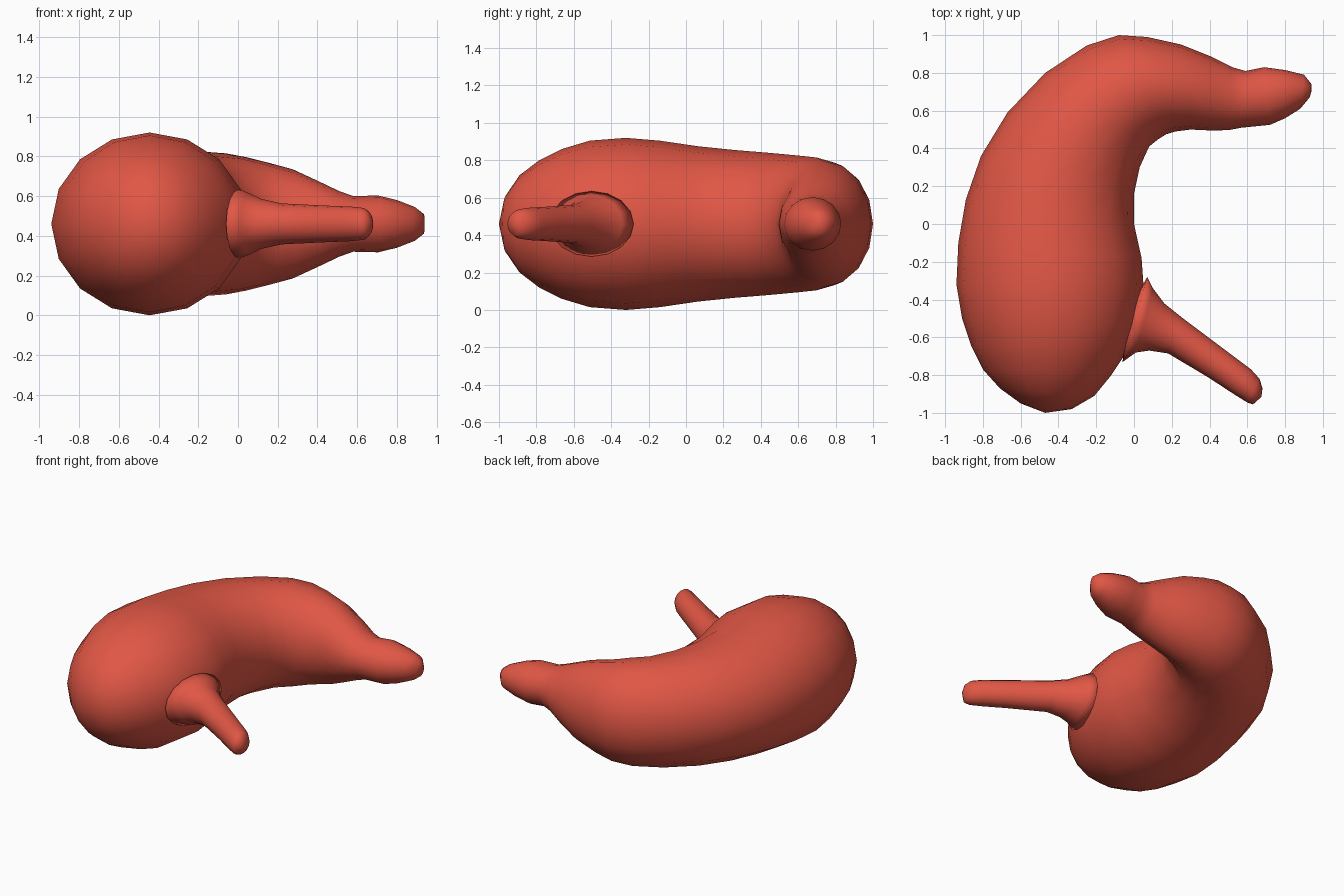
import bpy
import bmesh
import math
from mathutils import Vector

SIDES = 16
MID_Z = 0.46

cube = bpy.data.objects.get("Cube")
if cube:
    bpy.data.objects.remove(cube, do_unlink=True)


def make_material(name, colour):
    mat = bpy.data.materials.new(name)
    mat.use_nodes = True
    mat.diffuse_color = colour
    shader = mat.node_tree.nodes["Principled BSDF"]
    shader.inputs["Base Color"].default_value = colour
    shader.inputs["Roughness"].default_value = 0.6
    return mat


def add_ring(bm, section):
    """Add an upright elliptical ring spanning an outer and an inner wall point."""
    outer_x, outer_y, inner_x, inner_y, height = section
    outer = Vector((outer_x, outer_y, MID_Z))
    inner = Vector((inner_x, inner_y, MID_Z))
    centre = (outer + inner) / 2
    across = (outer - inner) / 2
    up = Vector((0, 0, height))
    ring = []
    for i in range(SIDES):
        angle = math.tau * i / SIDES
        ring.append(bm.verts.new(centre + across * math.cos(angle) + up * math.sin(angle)))
    return ring


def close_end(bm, ring, pole):
    """Fan the ring to a single pole point."""
    tip = bm.verts.new((pole[0], pole[1], MID_Z))
    for i, vert in enumerate(ring):
        bm.faces.new((vert, ring[(i + 1) % SIDES], tip))


def loft(name, sections, start_pole, end_pole, material):
    """Skin a closed tube through the sections."""
    bm = bmesh.new()
    rings = [add_ring(bm, section) for section in sections]
    for near, far in zip(rings, rings[1:]):
        for i in range(SIDES):
            j = (i + 1) % SIDES
            bm.faces.new((near[i], near[j], far[j], far[i]))
    close_end(bm, rings[0], start_pole)
    close_end(bm, rings[-1], end_pole)
    bmesh.ops.recalc_face_normals(bm, faces=bm.faces[:])
    for face in bm.faces:
        face.smooth = True
    mesh = bpy.data.meshes.new(name)
    bm.to_mesh(mesh)
    bm.free()
    mesh.materials.append(material)
    obj = bpy.data.objects.new(name, mesh)
    bpy.context.collection.objects.link(obj)
    return obj


red = make_material("flesh red", (0.75, 0.095, 0.06, 1))

# Each section: outer wall x, y, inner wall x, y, half height
# Rounded front dome
dome = [
    (-.60, -.95, -.33, -.98, .15),
    (-.71, -.87, -.21, -.91, .26),
    (-.80, -.77, -.12, -.80, .34),
    (-.86, -.65, -.04, -.68, .40),
    (-.91, -.50, .02, -.53, .445),
]
# Curved main sac
sac = [
    (-.94, -.32, .05, -.32, .46),
    (-.93, -.10, .04, -.18, .445),
    (-.89, .13, 0, 0, .415),
    (-.81, .36, 0, .16, .395),
    (-.67, .59, .03, .30, .38),
    (-.47, .80, .08, .41, .365),
    (-.25, .945, .13, .45, .355),
    (-.08, 1, .17, .475, .335),
]
# Taper towards the outlet
taper = [
    (.07, .99, .22, .49, .31),
    (.25, .95, .30, .50, .275),
    (.40, .89, .41, .495, .215),
    (.52, .83, .50, .497, .165),
    (.59, .81, .57, .51, .14),
]
# Bulging outlet nozzle
nozzle = [
    (.69, .83, .72, .525, .143),
    (.80, .815, .80, .56, .12),
    (.90, .79, .88, .61, .085),
    (.94, .74, .93, .67, .05),
]
loft("stomach_sac", dome + sac + taper + nozzle, (-.47, -1), (.94, .705), red)

# Flared inlet tube
inlet = [
    (.07, -.28, -.06, -.73, .175),
    (.10, -.34, .01, -.68, .155),
    (.16, -.42, .08, -.67, .125),
    (.26, -.50, .18, -.685, .103),
    (.50, -.68, .39, -.81, .092),
    (.62, -.77, .52, -.895, .087),
    (.665, -.82, .60, -.945, .08),
    (.68, -.87, .63, -.955, .06),
]
loft("inlet_tube", inlet, (-.05, -.50), (.675, -.915), red)
